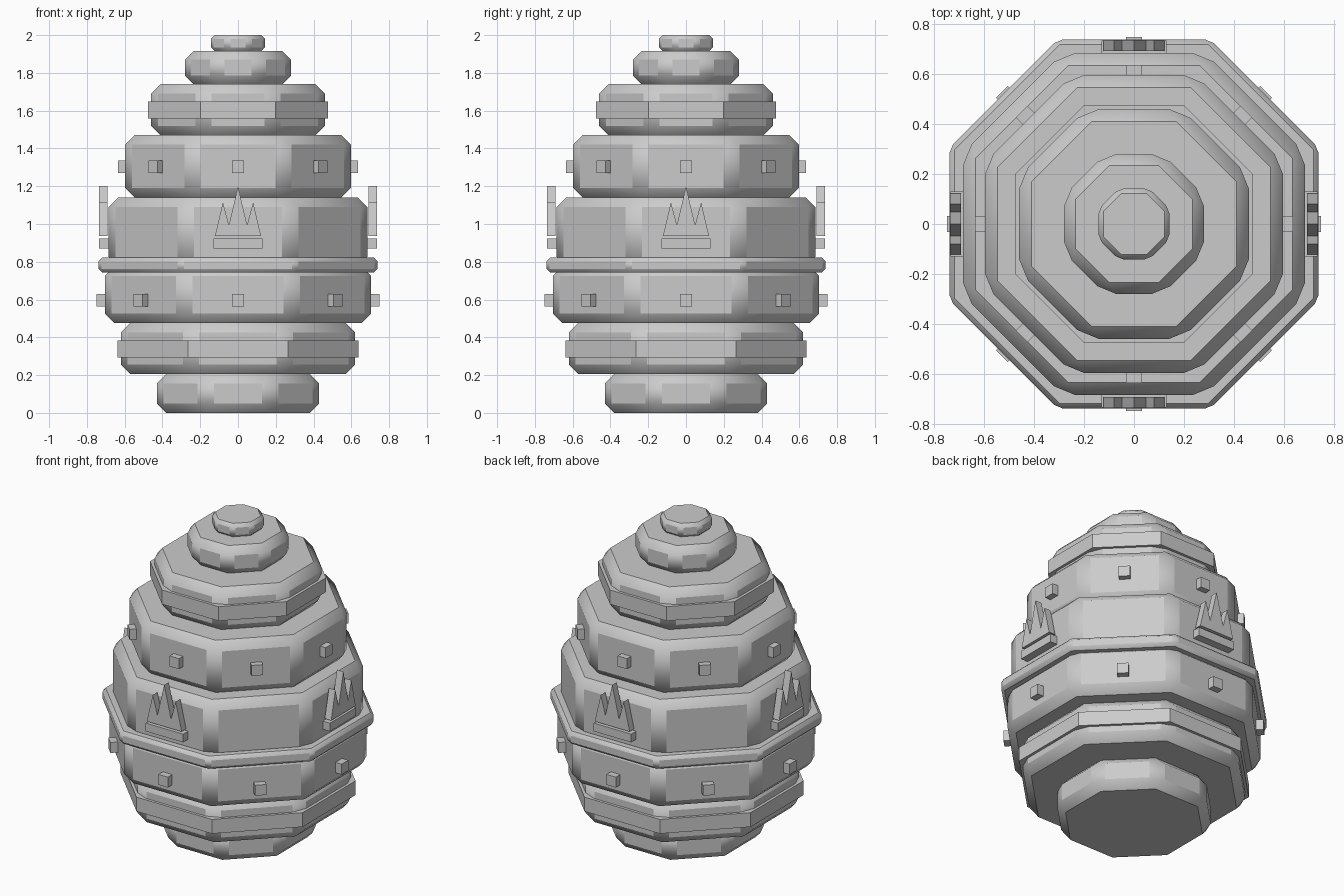
import bpy, bmesh, math
from mathutils import Matrix

if "Cube" in bpy.data.objects:
    bpy.data.objects.remove(bpy.data.objects["Cube"])

stone = bpy.data.materials.new("light grey")
stone.diffuse_color = (0.6, 0.6, 0.6, 1)
stone.use_nodes = True
stone.node_tree.nodes["Principled BSDF"].inputs["Base Color"].default_value = stone.diffuse_color


def add_object(name, bm):
    bmesh.ops.recalc_face_normals(bm, faces=bm.faces[:])
    mesh = bpy.data.meshes.new(name)
    bm.to_mesh(mesh)
    bm.free()
    mesh.materials.append(stone)
    obj = bpy.data.objects.new(name, mesh)
    bpy.context.collection.objects.link(obj)
    return obj


def octagon(name, half_width, z0, z1, bevel=0.0):
    """Eight-sided slab with flats facing the axes; flat panels, soft bevels."""
    bm = bmesh.new()
    r = half_width / math.cos(math.pi / 8)
    place = Matrix.Translation((0, 0, (z0 + z1) / 2)) @ Matrix.Rotation(math.pi / 8, 4, 'Z')
    bmesh.ops.create_cone(bm, cap_ends=True, segments=8, radius1=r, radius2=r,
                          depth=z1 - z0, matrix=place)
    if bevel:
        made = bmesh.ops.bevel(bm, geom=bm.edges[:], offset=bevel, segments=1,
                               profile=0.5, affect='EDGES')
        for f in made["faces"]:
            f.smooth = True
        # main panels and caps stay flat
        for f in bm.faces:
            f.normal_update()
            n = f.normal
            turn = math.atan2(n.y, n.x) / (math.pi / 4)
            if abs(n.z) > 0.99 or (abs(n.z) < 0.01 and abs(turn - round(turn)) < 0.05):
                f.smooth = False
    return add_object(name, bm)


def box(bm, size, centre, turn):
    m = (Matrix.Rotation(turn, 4, 'Z') @ Matrix.Translation(centre)
         @ Matrix.Diagonal((*size, 1)))
    bmesh.ops.create_cube(bm, size=1, matrix=m)


# stacked tiers: name, half width, bottom, top, bevel
tiers = [
    ("foot_tier", 0.43, 0.0, 0.205, 0.05),
    ("lower_tier", 0.62, 0.205, 0.475, 0.05),
    ("belly_tier", 0.705, 0.475, 0.775, 0.05),
    ("crown_tier", 0.685, 0.775, 1.14, 0.05),
    ("shoulder_tier", 0.597, 1.14, 1.47, 0.05),
    ("upper_tier", 0.46, 1.47, 1.74, 0.05),
    ("cap_tier", 0.28, 1.74, 1.915, 0.045),
    ("tip_tier", 0.143, 1.915, 2.0, 0.02),
]
for tier in tiers:
    octagon(*tier)

# middle ring and two plain bands
octagon("middle_ring", 0.738, 0.742, 0.822, 0.02)
octagon("lower_band", 0.637, 0.292, 0.382)
octagon("upper_band", 0.477, 1.558, 1.648)

# square studs on all eight sides
for name, radius, z in (("belly_studs", 0.715, 0.597), ("shoulder_studs", 0.603, 1.303)):
    bm = bmesh.new()
    for i in range(8):
        box(bm, (0.066, 0.066, 0.066), (0, -radius, z), i * math.pi / 4)
    add_object(name, bm)

# crown emblems on the four main sides: a bar below a three-pointed plate
half = [(0, 1.2), (0.048, 0.995), (0.08, 1.115), (0.122, 0.937)]
outline = [(-x, z) for x, z in reversed(half[1:])] + half
bars, points = bmesh.new(), bmesh.new()
for i in range(4):
    turn = i * math.pi / 2
    box(bars, (0.262, 0.06, 0.052), (0, -0.705, 0.897), turn)
    face = points.faces.new([points.verts.new((x, -0.737, z)) for x, z in outline])
    out = bmesh.ops.extrude_face_region(points, geom=[face], use_keep_orig=True)
    back = [v for v in out["geom"] if isinstance(v, bmesh.types.BMVert)]
    bmesh.ops.translate(points, verts=back, vec=(0, 0.045, 0))
    bmesh.ops.rotate(points, verts=list(face.verts) + back, cent=(0, 0, 0),
                     matrix=Matrix.Rotation(turn, 3, 'Z'))
add_object("crown_bars", bars)
add_object("crown_points", points)
